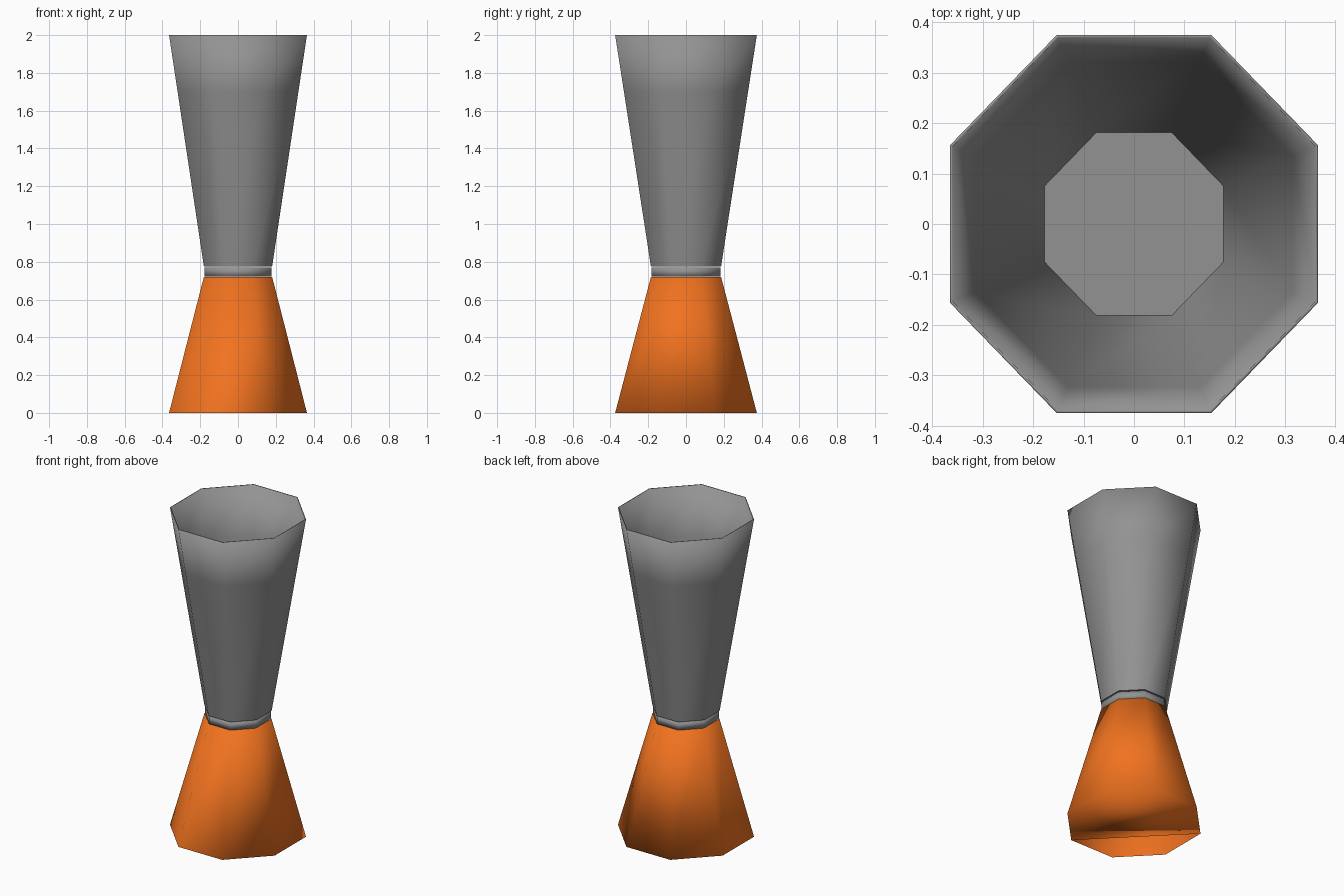
import bpy, bmesh

if "Cube" in bpy.data.objects:
    bpy.data.objects.remove(bpy.data.objects["Cube"])

# unit cross-section: octagon with flats facing x and y
OCT = [(0.365, 0.156), (0.153, 0.375), (-0.153, 0.375), (-0.365, 0.156),
       (-0.365, -0.156), (-0.153, -0.375), (0.153, -0.375), (0.365, -0.156)]


def loft(name, profile, caps, color, smooth_caps=True):
    """Skin octagon rings given as (scale, z); caps = [(ring, vertex indices)]."""
    bm = bmesh.new()
    rings = [[bm.verts.new((x * s, y * s, z)) for x, y in OCT] for s, z in profile]
    for a, b in zip(rings, rings[1:]):
        for i in range(8):
            j = (i + 1) % 8
            bm.faces.new((a[i], a[j], b[j], b[i])).smooth = True
    for ring, ids in caps:
        bm.faces.new([rings[ring][i] for i in ids]).smooth = smooth_caps
    bmesh.ops.recalc_face_normals(bm, faces=bm.faces)
    me = bpy.data.meshes.new(name)
    bm.to_mesh(me)
    bm.free()
    ob = bpy.data.objects.new(name, me)
    bpy.context.collection.objects.link(ob)
    mat = bpy.data.materials.new(name + "_finish")
    mat.diffuse_color = color
    mat.use_nodes = True
    mat.node_tree.nodes["Principled BSDF"].inputs["Base Color"].default_value = mat.diffuse_color
    me.materials.append(mat)
    return ob


ALL = range(8)
STEEL = (0.29, 0.29, 0.29, 1)
ORANGE = (0.88, 0.17, 0.014, 1)

# tall upper cup: outer wall, thin rim, inner wall and floor
loft("upper_cup", [(0.495, 0.775), (0.876, 1.7), (1.0, 2.0),
                   (0.985, 2.0), (0.861, 1.7), (0.485, 0.79)],
     [(0, ALL), (5, ALL)], STEEL, smooth_caps=False)

# narrow collar between the two cups
loft("neck_collar", [(0.485, 0.722), (0.485, 0.77)], [(0, ALL), (1, ALL)], STEEL)

# flared base, its underside closed except for a gap at the front left
loft("lower_cup", [(1.0, 0.0), (0.495, 0.72)],
     [(0, (6, 7, 0, 1, 2, 3)), (1, ALL)], ORANGE)
